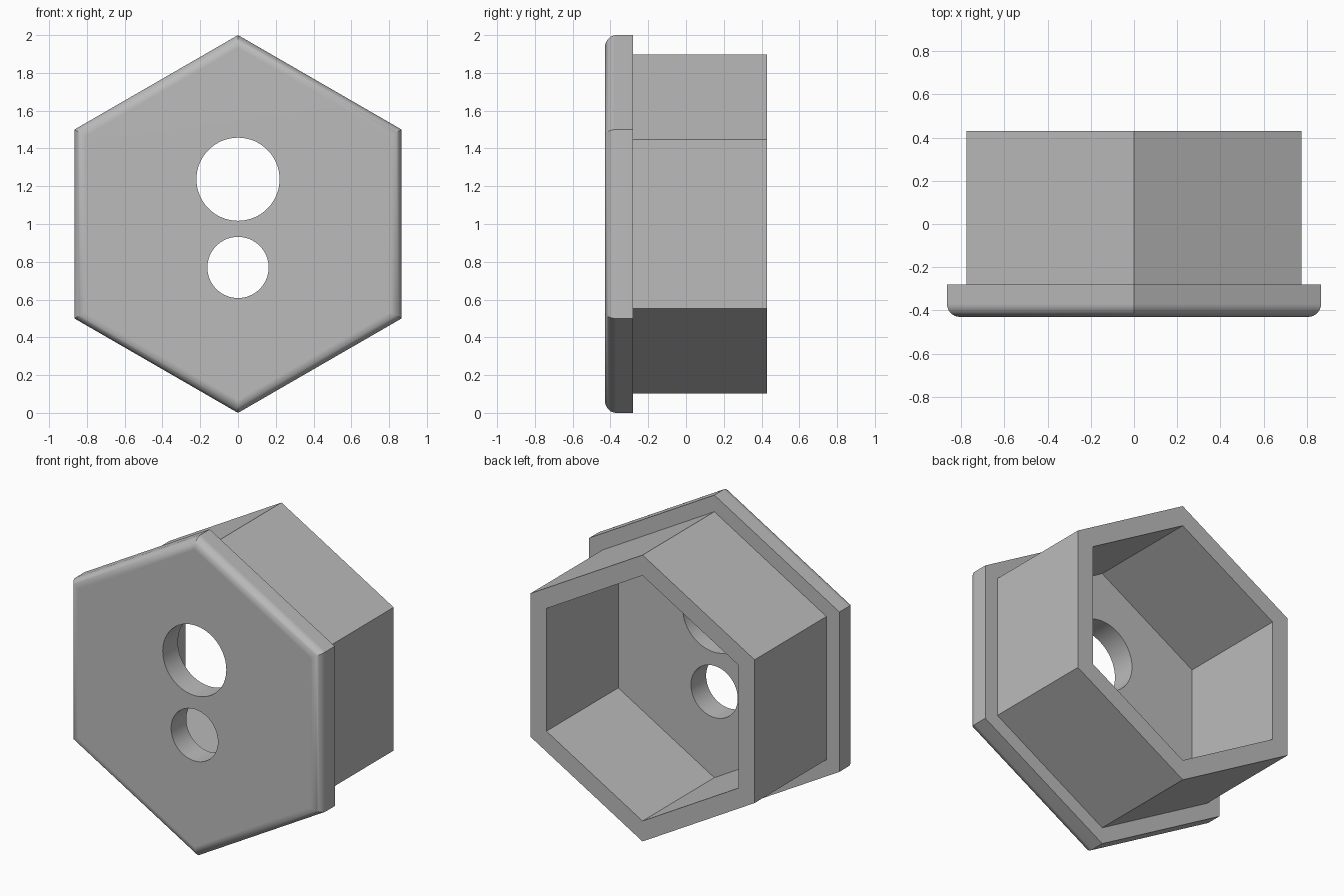
import bpy
import bmesh
from math import sin, cos, pi, radians
from mathutils import Matrix

cube = bpy.data.objects.get("Cube")
if cube:
    bpy.data.objects.remove(cube, do_unlink=True)

FRONT, STEP, BACK = -0.43, -0.28, 0.43
OUTER = cos(pi / 6)          # flange distance from centre to flat
FILLET = 0.06

grey = bpy.data.materials.new("grey plastic")
grey.use_nodes = True
colour = (0.5, 0.5, 0.5, 1)
grey.diffuse_color = colour
grey.node_tree.nodes["Principled BSDF"].inputs["Base Color"].default_value = colour


def hex_loft(name, profile, caps=False, closed=False):
    """Loft pointed-top hexagons through (distance to flat, y) points."""
    bm = bmesh.new()
    rings = []
    for flat, y in profile:
        r = flat / cos(pi / 6)
        rings.append([bm.verts.new((r * sin(i * pi / 3), y, 1 + r * cos(i * pi / 3)))
                      for i in range(6)])
    pairs = list(zip(rings, rings[1:]))
    if closed:
        pairs.append((rings[-1], rings[0]))
    for a, b in pairs:
        for i in range(6):
            j = (i + 1) % 6
            bm.faces.new((a[i], a[j], b[j], b[i]))
    if caps:
        bm.faces.new(rings[0])
        bm.faces.new(rings[-1])
    bmesh.ops.recalc_face_normals(bm, faces=bm.faces)
    mesh = bpy.data.meshes.new(name)
    bm.to_mesh(mesh)
    bm.free()
    mesh.materials.append(grey)
    obj = bpy.data.objects.new(name, mesh)
    bpy.context.collection.objects.link(obj)
    return obj


def activate(obj):
    bpy.ops.object.select_all(action='DESELECT')
    obj.select_set(True)
    bpy.context.view_layer.objects.active = obj


# Front flange with a rounded front rim
steps = 8
rim = []
for k in range(steps + 1):
    a = k / steps * pi / 2
    rim.append((OUTER - FILLET * (1 - sin(a)), FRONT + FILLET * (1 - cos(a))))
flange = hex_loft("flange", rim + [(OUTER, STEP)], caps=True)

# Two round through holes
bm = bmesh.new()
for z, radius in ((1.237, 0.22), (0.77, 0.162)):
    place = Matrix.Translation((0, FRONT, z)) @ Matrix.Rotation(pi / 2, 4, 'X')
    bmesh.ops.create_cone(bm, cap_ends=True, segments=64, radius1=radius,
                          radius2=radius, depth=1, matrix=place)
cutter_mesh = bpy.data.meshes.new("hole_cutter")
bm.to_mesh(cutter_mesh)
bm.free()
cutter_mesh.materials.append(grey)
cutter = bpy.data.objects.new("hole_cutter", cutter_mesh)
bpy.context.collection.objects.link(cutter)
cutter.hide_render = True

holes = flange.modifiers.new("holes", 'BOOLEAN')
holes.operation = 'DIFFERENCE'
holes.solver = 'EXACT'
holes.object = cutter
activate(flange)
bpy.ops.object.modifier_apply(modifier=holes.name)
bpy.data.objects.remove(cutter, do_unlink=True)

# Smooth rim and hole walls, flat large faces
bpy.ops.object.shade_smooth_by_angle(angle=radians(30))
weighted = flange.modifiers.new("weighted normals", 'WEIGHTED_NORMAL')
weighted.keep_sharp = True

# Hollow hexagonal sleeve behind the flange, open at the back
hex_loft("sleeve", [(0.776, STEP), (0.776, BACK), (0.665, BACK), (0.665, STEP)])
